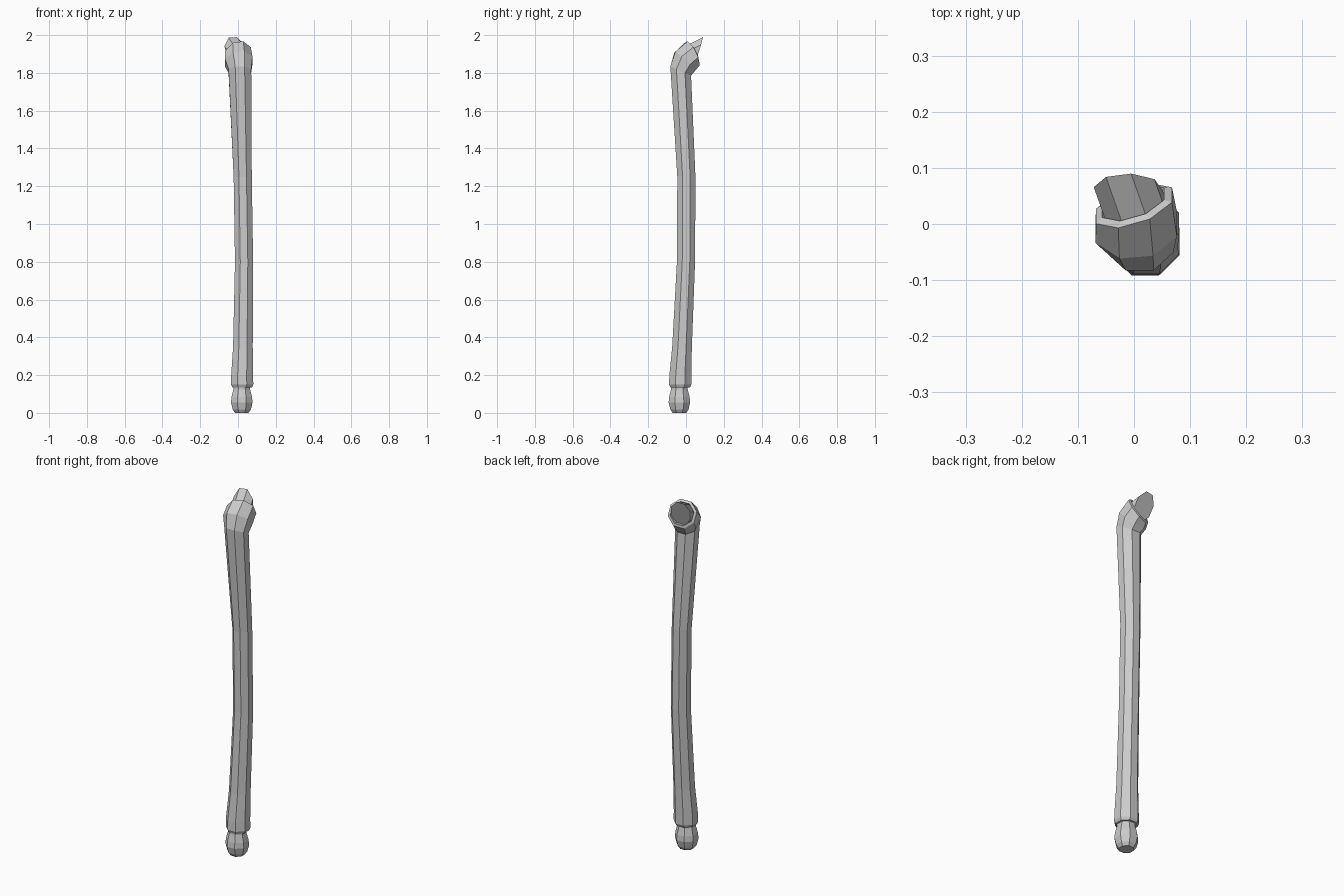
import bpy, bmesh, math
from mathutils import Vector

SIDES = 8
old = bpy.data.objects.get("Cube")
if old:
    bpy.data.objects.remove(old, do_unlink=True)

grey = bpy.data.materials.new("plain grey")
grey.use_nodes = True
colour = (0.6, 0.6, 0.6, 1)
grey.diffuse_color = colour
grey.node_tree.nodes["Principled BSDF"].inputs["Base Color"].default_value = colour


def ring(center, radius, normal=(0, 0, 1)):
    """Octagon around a centre, perpendicular to the normal."""
    n = Vector(normal).normalized()
    u = (Vector((1, 0, 0)) - n * n.x).normalized()
    v = n.cross(u)
    angles = [(i + 0.5) * math.tau / SIDES for i in range(SIDES)]
    r = radius / math.cos(math.pi / SIDES)
    return [Vector(center) + (u * math.cos(a) + v * math.sin(a)) * r for a in angles]


def loft(name, rings):
    """Skin a list of rings and cap both ends."""
    bm = bmesh.new()
    rows = [[bm.verts.new(p) for p in pts] for pts in rings]
    for a, b in zip(rows, rows[1:]):
        for i in range(SIDES):
            j = (i + 1) % SIDES
            bm.faces.new((a[i], a[j], b[j], b[i]))
    bm.faces.new(rows[0][::-1])
    bm.faces.new(rows[-1])
    bmesh.ops.recalc_face_normals(bm, faces=bm.faces)
    mesh = bpy.data.meshes.new(name)
    bm.to_mesh(mesh)
    bm.free()
    mesh.materials.append(grey)
    obj = bpy.data.objects.new(name, mesh)
    bpy.context.collection.objects.link(obj)
    return obj


# Rounded knob at the foot
knob = [(0, 0.036), (0.018, 0.048), (0.055, 0.057), (0.085, 0.054),
        (0.125, 0.044), (0.15, 0.044)]
loft("foot_knob", [ring((0.02, -0.035, z), r) for z, r in knob])

# Bowed shaft that turns backwards into a hollow socket
socket_dir = Vector((-0.3, 0.85, 0.43)).normalized()
socket = Vector((0, 0.033, 1.9))
shaft = [
    ring((0.022, -0.031, 0.135), 0.052),
    ring((0.022, -0.031, 0.15), 0.059),
    ring((0.022, -0.03, 0.2), 0.058),
    ring((0.026, -0.021, 0.35), 0.052),
    ring((0.032, 0, 0.8), 0.048),
    ring((0.025, 0.002, 1.25), 0.048),
    ring((0.01, -0.028, 1.81), 0.06, (0, 0.4, 0.9)),
    ring((0.004, -0.006, 1.86), 0.073, (-0.12, 0.68, 0.72)),
    ring(socket, 0.071, socket_dir),
    ring(socket + socket_dir * 0.006, 0.058, socket_dir),
    ring(socket - socket_dir * 0.025, 0.05, socket_dir),
]
loft("shaft", shaft)

# Peg in the socket, cut off at a slant
base = ring(socket - socket_dir * 0.045, 0.054, socket_dir)
cut_point, cut_normal = Vector((-0.02, 0.092, 2.0)), Vector((-0.1, 0.93, -0.33))
tip = [p + socket_dir * (cut_normal.dot(cut_point - p) / cut_normal.dot(socket_dir))
       for p in base]
loft("socket_peg", [base, tip])
